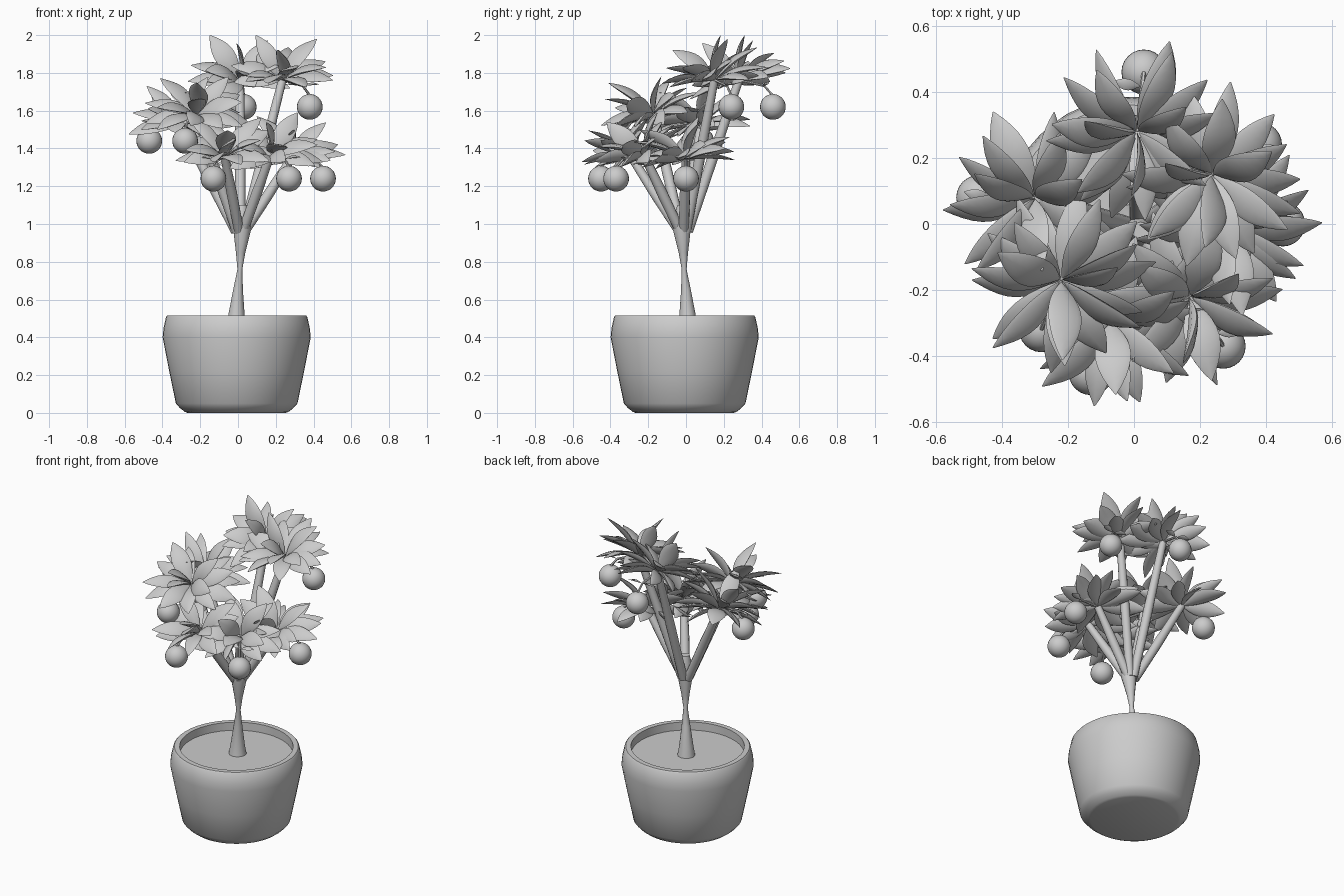
import bpy, bmesh, math, random
from mathutils import Vector, Matrix

random.seed(11)
if "Cube" in bpy.data.objects:
    bpy.data.objects.remove(bpy.data.objects["Cube"], do_unlink=True)

grey = bpy.data.materials.new("clay_grey")
grey.use_nodes = True
GREY = (0.6, 0.6, 0.6, 1)
grey.diffuse_color = GREY
grey.node_tree.nodes["Principled BSDF"].inputs["Base Color"].default_value = GREY


def finish(name, bm, angle=35):
    bmesh.ops.recalc_face_normals(bm, faces=bm.faces)
    mesh = bpy.data.meshes.new(name)
    bm.to_mesh(mesh)
    bm.free()
    obj = bpy.data.objects.new(name, mesh)
    bpy.context.collection.objects.link(obj)
    mesh.materials.append(grey)
    bpy.ops.object.select_all(action='DESELECT')
    obj.select_set(True)
    bpy.context.view_layer.objects.active = obj
    bpy.ops.object.shade_smooth_by_angle(angle=math.radians(angle))


def skin(bm, rings):
    """Join equal rings of points into a closed tube."""
    loops = [[bm.verts.new(p) for p in ring] for ring in rings]
    n = len(loops[0])
    for a, b in zip(loops, loops[1:]):
        for i in range(n):
            j = (i + 1) % n
            bm.faces.new((a[i], a[j], b[j], b[i]))
    bm.faces.new(loops[0][::-1])
    bm.faces.new(loops[-1])


def circle(r, z, n, x=0.0, y=0.0):
    return [Vector((x + r * math.cos(math.tau * i / n),
                    y + r * math.sin(math.tau * i / n), z)) for i in range(n)]


def tube(bm, path, radii, n=12):
    rings = []
    for i, p in enumerate(path):
        d = path[min(i + 1, len(path) - 1)] - path[max(i - 1, 0)]
        q = d.to_track_quat('Z', 'Y')
        rings.append([p + q @ c for c in circle(radii[i], 0, n)])
    skin(bm, rings)


# Pot, with its wall turned in at the rim, and the soil inside
bm = bmesh.new()
skin(bm, [circle(r, z, 48, -0.007, -0.007) for r, z in [
    (0.26, 0), (0.275, 0.006), (0.3, 0.025), (0.322, 0.05), (0.357, 0.22),
    (0.392, 0.40), (0.387, 0.45), (0.374, 0.508), (0.367, 0.516), (0.336, 0.516),
    (0.335, 0.464)]])
finish("pot_and_soil", bm)

# Trunk pinched in the middle, swaying slightly to the front left
bm = bmesh.new()
skin(bm, [circle(r, z, 12, s, -s) for r, z, s in [
    (0.055, 0.45, -0.008), (0.043, 0.52, -0.008), (0.026, 0.65, 0), (0.013, 0.76, 0.01),
    (0.025, 0.85, 0.014), (0.047, 0.97, 0.022), (0.048, 1.02, 0.022), (0.026, 1.1, 0.02)]])
finish("trunk", bm)


def add_leaf(bm, base, direction, facing, length, width):
    """Pointed leaf with a thin lens section, its face turned towards facing."""
    x = direction.normalized()
    y = facing.cross(x).normalized()
    matrix = Matrix((x, y, x.cross(y))).transposed()
    rings = []
    for i in range(11):
        t = i / 10
        w = max(width * math.sin(math.pi * t) ** 0.85, 0.002)
        ring = []
        for k in range(8):
            a = math.tau * k / 8
            side = w * math.cos(a)
            up = 0.27 * w * math.sin(a) + 0.12 * side * side / width
            up += 0.07 * length * math.sin(math.pi * t)
            ring.append(base + matrix @ Vector((0.008 + length * t, side, up)))
        rings.append(ring)
    skin(bm, rings)


def add_cluster(label, centre, top, fruit):
    centre = Vector(centre)
    # Leaves radiate all round, with their faces turned up and to the front
    lean = Matrix.Rotation(math.radians(10), 3, 'X')
    bm = bmesh.new()
    for count, lift, length, start in [(10, -3, 0.28, 0.1), (7, 20, 0.28, 0.4), (3, 47, 0.28, 0.5)]:
        for i in range(count):
            turn = start + math.tau * i / count + random.uniform(-0.15, 0.15)
            tilt = math.radians(lift + random.uniform(-9, 9))
            d = lean @ Vector((math.cos(turn) * math.cos(tilt),
                               math.sin(turn) * math.cos(tilt), math.sin(tilt)))
            facing = Vector((random.uniform(-0.4, 0.4), -0.65, 0.68 + random.uniform(-0.25, 0.25)))
            add_leaf(bm, Vector(), d, facing, length * random.uniform(0.9, 1.03),
                     random.uniform(0.043, 0.057))
    centre.z = top - max(v.co.z for v in bm.verts)
    bmesh.ops.translate(bm, verts=bm.verts, vec=centre)
    finish(label + "_leaves", bm, 50)

    # Branch from the trunk to the leaf head
    bm = bmesh.new()
    root = Vector((0.012 + 0.08 * centre.x, -0.012 + 0.08 * centre.y, 0.96))
    tube(bm, [root, root.lerp(centre, 0.5), centre], [0.026, 0.028, 0.022])
    finish(label + "_branch", bm)

    # Round fruit on a short bent stalk with two small leaves
    fruit = Vector(fruit)
    bm = bmesh.new()
    bmesh.ops.create_uvsphere(bm, u_segments=24, v_segments=16, radius=0.068,
                              matrix=Matrix.Translation(fruit))
    finish(label + "_fruit", bm, 60)
    bm = bmesh.new()
    crown = fruit + Vector((0, 0, 0.06))
    bend = crown.lerp(centre, 0.25) + Vector((0, 0, 0.03))
    tube(bm, [crown, bend, centre], [0.007, 0.007, 0.007], 6)
    for side in (-1, 1):
        add_leaf(bm, bend, Vector((side, 0.2, 0.1)), Vector((0, -0.3, 1)), 0.08, 0.018)
    finish(label + "_stalk", bm)


for label, centre, top, fruit in [
        ("back", (0.01, 0.28, 0), 2.0, (0.03, 0.46, 1.62)),
        ("back_left", (0.235, 0.15, 0), 2.0, (0.38, 0.24, 1.62)),
        ("right", (-0.30, 0.08, 0), 1.78, (-0.47, 0.08, 1.44)),
        ("front_right", (-0.22, -0.17, 0), 1.78, (-0.28, -0.32, 1.44)),
        ("left", (0.28, 0.0, 0), 1.57, (0.45, 0.0, 1.24)),
        ("front_left", (0.17, -0.22, 0), 1.59, (0.27, -0.37, 1.24)),
        ("front", (-0.07, -0.29, 0), 1.57, (-0.13, -0.45, 1.24))]:
    add_cluster(label, centre, top, fruit)
